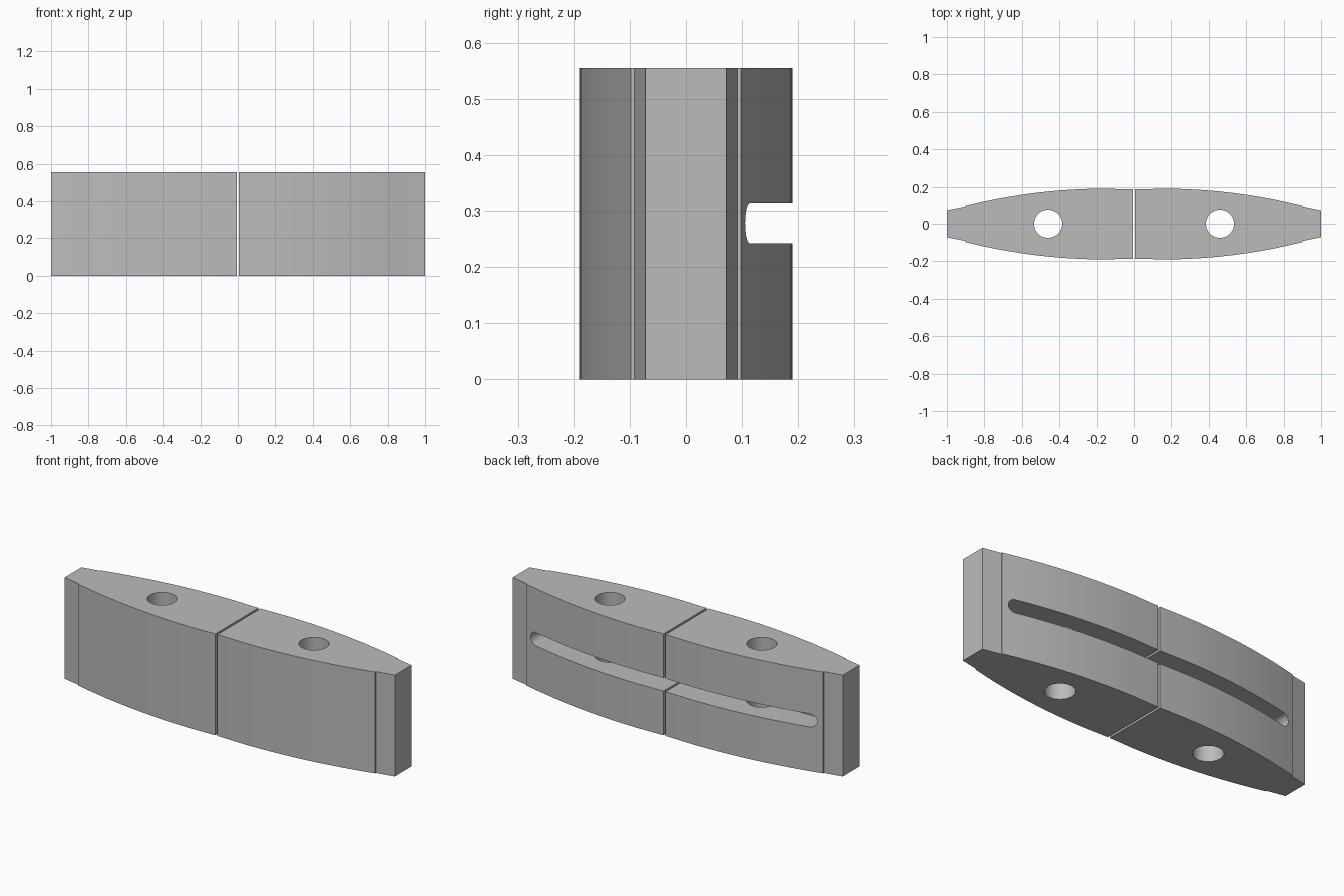
import bpy, bmesh, math
from mathutils import Vector

cube = bpy.data.objects.get("Cube")
if cube:
    bpy.data.objects.remove(cube, do_unlink=True)

HEIGHT = 0.555
GAP = 0.006          # half the slit between the two halves
CREST, STEP = 0.16, 0.9

grey = bpy.data.materials.new("plain grey")
grey.use_nodes = True
grey.diffuse_color = (0.5, 0.5, 0.5, 1)
grey.node_tree.nodes["Principled BSDF"].inputs["Base Color"].default_value = (0.5, 0.5, 0.5, 1)


def prism(name, outline, direction):
    """Extrude a closed outline of 3D points along a direction."""
    bm = bmesh.new()
    face = bm.faces.new([bm.verts.new(p) for p in outline])
    out = bmesh.ops.extrude_face_region(bm, geom=[face])
    moved = [v for v in out["geom"] if isinstance(v, bmesh.types.BMVert)]
    bmesh.ops.translate(bm, verts=moved, vec=Vector(direction))
    bmesh.ops.recalc_face_normals(bm, faces=bm.faces)
    mesh = bpy.data.meshes.new(name)
    bm.to_mesh(mesh)
    bm.free()
    mesh.materials.append(grey)
    obj = bpy.data.objects.new(name, mesh)
    bpy.context.collection.objects.link(obj)
    return obj


def side_profile(segments=10):
    """Bowed side from the slit to the end, with the small step near the tip."""
    points = [(GAP, 0.186)]
    for i in range(segments + 1):
        t = i / segments
        points.append((CREST + (STEP - CREST) * t, 0.19 - 0.092 * t * t))
    return points + [(STEP, 0.092), (1.0, 0.072)]


def cutter(name, outline, direction):
    obj = prism(name, outline, direction)
    obj.hide_render = True
    obj.hide_set(True)
    obj.display_type = 'WIRE'
    return obj


# Long round-ended slot across the back
slot_outline = []
for side in (1, -1):
    for i in range(17):
        a = side * math.pi / 2 - math.pi * i / 16
        slot_outline.append((side * 0.832 + 0.036 * math.cos(a), 0.0,
                             0.278 + 0.036 * math.sin(a)))
slot = cutter("slot_cutter", slot_outline, (0, 0.3, 0))

# The two halves, each with a vertical through hole
for side, label in ((1, "left"), (-1, "right")):
    profile = side_profile()
    outline = [(side * x, y, 0) for x, y in profile]
    outline += [(side * x, -y, 0) for x, y in reversed(profile)]
    half = prism(label + "_half", outline, (0, 0, HEIGHT))

    ring = [math.tau * i / 40 for i in range(40)]
    hole = cutter(label + "_hole_cutter",
                  [(side * 0.46 + 0.075 * math.cos(a), 0.075 * math.sin(a), -0.1) for a in ring],
                  (0, 0, HEIGHT + 0.2))

    bpy.ops.object.select_all(action='DESELECT')
    half.select_set(True)
    bpy.context.view_layer.objects.active = half
    for tool in (hole, slot):
        mod = half.modifiers.new(tool.name, 'BOOLEAN')
        mod.operation = 'DIFFERENCE'
        mod.solver = 'EXACT'
        mod.object = tool
        bpy.ops.object.modifier_apply(modifier=mod.name)
    bpy.data.objects.remove(hole, do_unlink=True)
    bpy.ops.object.shade_smooth_by_angle(angle=math.radians(20))

bpy.data.objects.remove(slot, do_unlink=True)
